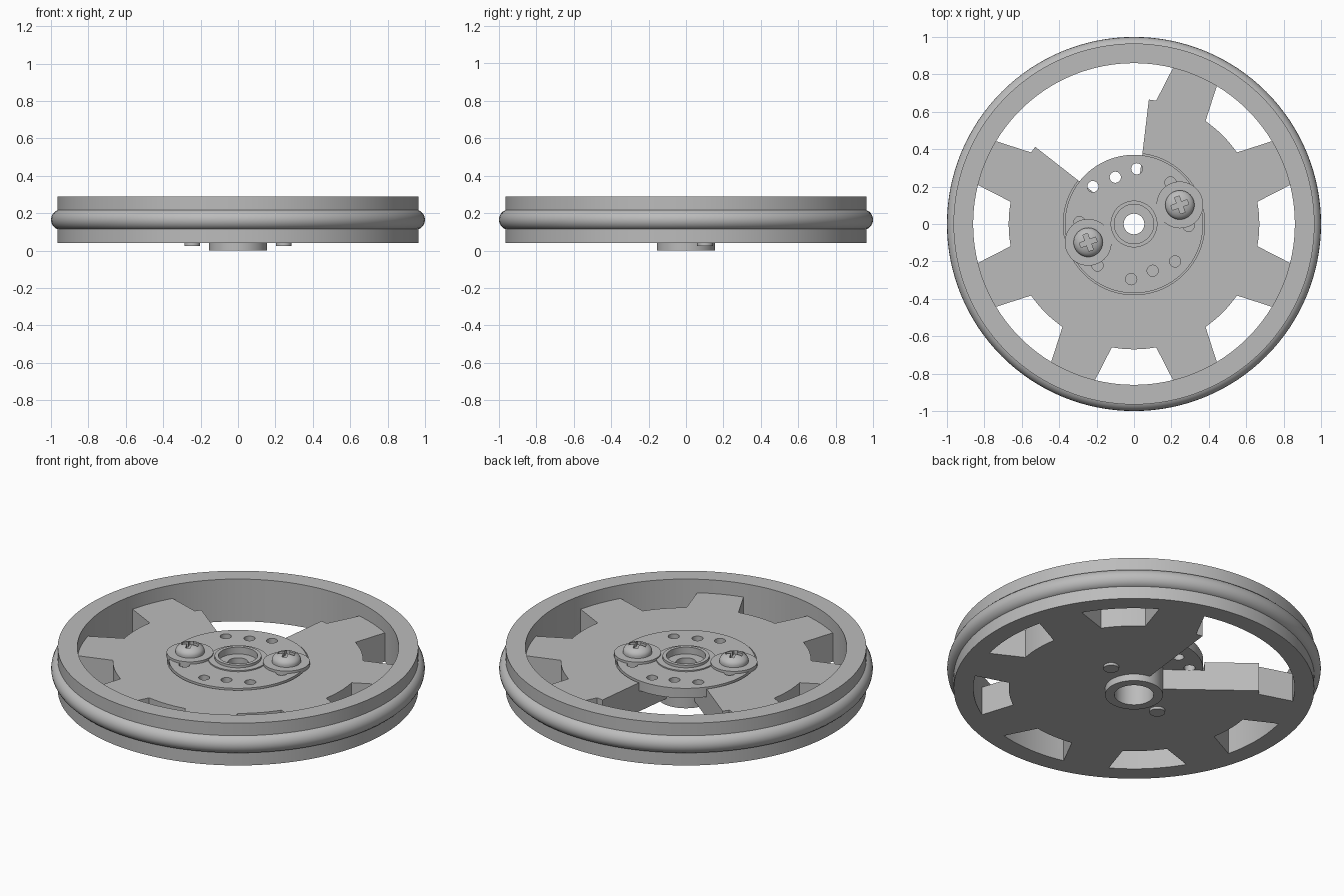
import bpy, bmesh, math
from mathutils import Matrix, Vector

if "Cube" in bpy.data.objects:
    bpy.data.objects.remove(bpy.data.objects["Cube"])

grey = bpy.data.materials.new("grey plastic")
grey.diffuse_color = (0.5, 0.5, 0.5, 1)
grey.use_nodes = True
grey.node_tree.nodes["Principled BSDF"].inputs["Base Color"].default_value = grey.diffuse_color


def polar(r, deg, z=0.0):
    a = math.radians(deg)
    return Vector((r * math.cos(a), r * math.sin(a), z))


def finish(name, bm):
    bmesh.ops.recalc_face_normals(bm, faces=bm.faces[:])
    me = bpy.data.meshes.new(name)
    bm.to_mesh(me)
    bm.free()
    me.materials.append(grey)
    ob = bpy.data.objects.new(name, me)
    bpy.context.collection.objects.link(ob)
    return ob


def lathe(name, profile, segs=96, centre=(0, 0)):
    """Spin a closed (radius, z) profile around a vertical axis."""
    bm = bmesh.new()
    rings = []
    for i in range(segs):
        rings.append([bm.verts.new(polar(r, 360 * i / segs, z) + Vector((*centre, 0)))
                      for r, z in profile])
    n = len(profile)
    for i in range(segs):
        a, b = rings[i], rings[(i + 1) % segs]
        for j in range(n):
            k = (j + 1) % n
            bm.faces.new((a[j], b[j], b[k], a[k]))
    bmesh.ops.remove_doubles(bm, verts=bm.verts[:], dist=1e-5)
    return finish(name, bm)


def cylinders(name, centres, r, z0, z1, segs=24):
    bm = bmesh.new()
    for x, y in centres:
        bmesh.ops.create_cone(bm, cap_ends=True, segments=segs, radius1=r, radius2=r,
                              depth=z1 - z0, matrix=Matrix.Translation((x, y, (z0 + z1) / 2)))
    return finish(name, bm)


def boolean(ob, cutter, op):
    """Apply a boolean and discard the helper object."""
    bpy.context.view_layer.objects.active = ob
    m = ob.modifiers.new("bool", 'BOOLEAN')
    m.object, m.operation, m.solver = cutter, op, 'EXACT'
    bpy.ops.object.modifier_apply(modifier=m.name)
    bpy.data.objects.remove(cutter)


def smooth(ob):
    bpy.ops.object.select_all(action='DESELECT')
    ob.select_set(True)
    bpy.context.view_layer.objects.active = ob
    bpy.ops.object.shade_smooth_by_angle(angle=math.radians(30))


def arc(r, a0, a1, n):
    return [polar(r, a0 + (a1 - a0) * i / n) for i in range(n + 1)]


# Web outline: spokes and windows, with a pie-shaped sector left open
BASE, WEB_TOP, RIM_TOP = 0.04, 0.21, 0.29
R_IN, R_OUT, HALF_IN, HALF_OUT = 0.67, 0.885, 10.2, 14.4
START, END = 142, 443.2
pts = arc(R_IN, START, 135 + HALF_IN, 2)
for c in range(180, 406, 45):
    pts += arc(R_OUT, c - 45 + HALF_OUT, c - HALF_OUT, 6)
    pts += arc(R_IN, c - HALF_IN, c + HALF_IN, 8)
pts += arc(R_OUT, 405 + HALF_OUT, 450 - HALF_OUT, 6)
pts += arc(R_IN, 450 - HALF_IN, END, 2)
pts += arc(0.12, END, START, 40)
bm = bmesh.new()
face = bm.faces.new([bm.verts.new((p.x, p.y, BASE)) for p in pts])
ext = bmesh.ops.extrude_face_region(bm, geom=[face])
top = [v for v in ext["geom"] if isinstance(v, bmesh.types.BMVert)]
bmesh.ops.translate(bm, verts=top, vec=(0, 0, WEB_TOP - BASE))
web = finish("web", bm)

# Wheel: rim joined to the web, with a round recess for the hub plate
wheel = lathe("wheel_rim_and_web", [(0.86, BASE), (0.965, BASE),
                                    (0.965, RIM_TOP), (0.86, RIM_TOP)], 128)
boolean(wheel, web, 'UNION')
boolean(wheel, cylinders("recess", [(0, 0)], 0.378, 0.16, 0.4, 96), 'DIFFERENCE')
smooth(wheel)

# Rubber ring around the rim
tyre = lathe("tyre_ring", [(0.945 + 0.055 * math.cos(t * math.pi / 10),
                            0.165 + 0.055 * math.sin(t * math.pi / 10))
                           for t in range(20)], 128)
smooth(tyre)

# Hub plate with central boss and raised collar
hub = lathe("hub_plate", [(0.055, 0.13), (0.105, 0.13), (0.105, 0), (0.155, 0),
                          (0.155, 0.16), (0.37, 0.16), (0.37, 0.218), (0.16, 0.218),
                          (0.16, 0.225), (0.125, 0.225), (0.125, 0.24), (0.105, 0.24),
                          (0.105, 0.2), (0.055, 0.2)])
half = [(-0.22, 0.2), (-0.10, 0.25), (0.015, 0.295), (0.195, 0.222), (0.292, -0.01)]
holes = half + [(-x, -y) for x, y in half]
boolean(hub, cylinders("hole_cutter", holes, 0.03, 0.14, 0.3), 'DIFFERENCE')
smooth(hub)

# Screws with washers, domed cross-slot heads and shafts
for side, (cx, cy) in (("right", (0.245, 0.102)), ("left", (-0.245, -0.098))):
    smooth(lathe("washer_" + side, [(0.03, 0.2), (0.125, 0.2), (0.125, 0.232),
                                    (0.03, 0.232)], 48, (cx, cy)))
    dome = [(0.078 * math.cos(t * math.pi / 16), 0.242 + 0.043 * math.sin(t * math.pi / 16))
            for t in range(9)]
    head = lathe("screw_head_" + side, [(0, 0.225), (0.078, 0.225)] + dome, 40, (cx, cy))
    for turn in (20, 110):
        bm = bmesh.new()
        bmesh.ops.create_cube(bm, size=1, matrix=Matrix.Translation((cx, cy, 0.29))
                              @ Matrix.Rotation(math.radians(turn), 4, 'Z')
                              @ Matrix.Diagonal((0.092, 0.026, 0.07, 1)))
        boolean(head, finish("slot_cutter", bm), 'DIFFERENCE')
    smooth(head)
    smooth(cylinders("screw_shaft_" + side, [(cx, cy)], 0.042, 0.025, 0.23))
